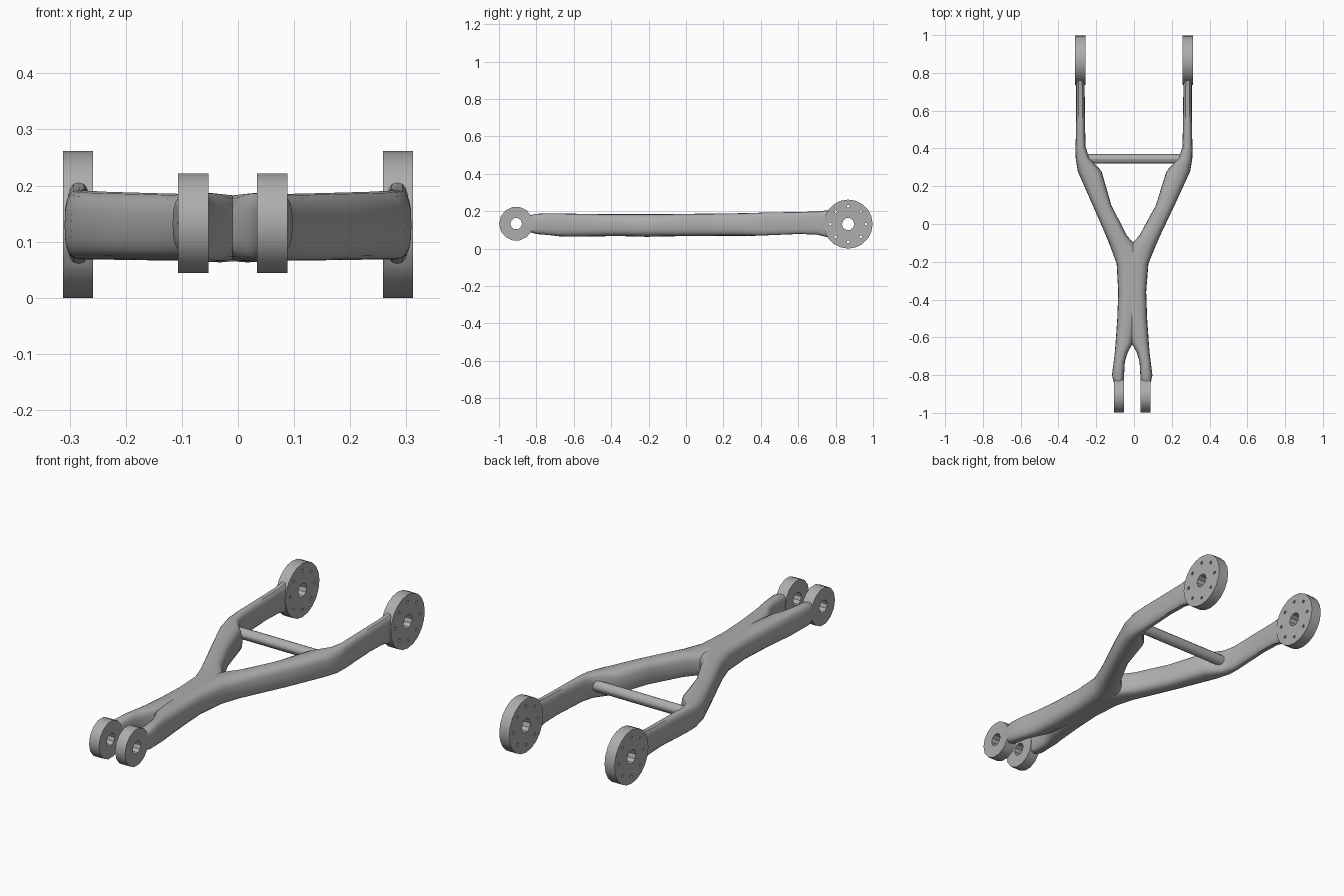
import bpy, bmesh, math
from mathutils import Matrix, Vector

cube = bpy.data.objects.get("Cube")
if cube:
    bpy.data.objects.remove(cube, do_unlink=True)

metal = bpy.data.materials.new("grey metal")
metal.use_nodes = True
grey = (0.42, 0.42, 0.42, 1)
metal.diffuse_color = grey
metal.node_tree.nodes["Principled BSDF"].inputs["Base Color"].default_value = grey

MID_Z = 0.133
FRONT_Y, REAR_Y = -0.908, 0.867


def finish(bm, name):
    bmesh.ops.recalc_face_normals(bm, faces=bm.faces)
    mesh = bpy.data.meshes.new(name)
    bm.to_mesh(mesh)
    bm.free()
    ob = bpy.data.objects.new(name, mesh)
    bpy.context.collection.objects.link(ob)
    mesh.materials.append(metal)
    return ob


def disc(name, x, y, z, radius, width, sides):
    """Cylinder lying along x."""
    bm = bmesh.new()
    place = Matrix.Translation((x, y, z)) @ Matrix.Rotation(math.pi / 2, 4, 'Y')
    bmesh.ops.create_cone(bm, cap_ends=True, segments=sides, radius1=radius,
                          radius2=radius, depth=width, matrix=place)
    return finish(bm, name)


def rounded(t, power):
    """Point on a unit rounded square."""
    c, s = math.cos(t), math.sin(t)
    return (math.copysign(abs(c) ** power, c), math.copysign(abs(s) ** power, s))


def offset(y):
    """The front end sits slightly to the right of the centre line."""
    return -0.0095 * min(1, max(0, (0.2 - y) / 0.5))


# Arm stations: y, inner x, outer x, bottom z, top z
STATIONS = [
    (0.81, 0.264, 0.306, 0.050, 0.215),
    (0.76, 0.262, 0.306, 0.062, 0.207),
    (0.70, 0.261, 0.306, 0.077, 0.200),
    (0.60, 0.260, 0.306, 0.080, 0.198),
    (0.41, 0.257, 0.309, 0.072, 0.194),
    (0.35, 0.238, 0.309, 0.070, 0.193),
    (0.28, 0.172, 0.298, 0.070, 0.191),
    (0.10, 0.118, 0.217, 0.069, 0.189),
    (-0.06, 0.034, 0.144, 0.068, 0.187),
    (-0.12, -0.02, 0.119, 0.067, 0.186),
    (-0.21, -0.035, 0.084, 0.065, 0.186),
    (-0.36, -0.035, 0.074, 0.069, 0.186),
    (-0.50, -0.025, 0.079, 0.067, 0.187),
    (-0.63, -0.004, 0.088, 0.066, 0.189),
    (-0.68, 0.024, 0.092, 0.068, 0.190),
    (-0.73, 0.039, 0.098, 0.074, 0.190),
    (-0.80, 0.043, 0.107, 0.080, 0.188),
    (-0.84, 0.048, 0.098, 0.092, 0.178),
]


def arm(name, side):
    bm = bmesh.new()
    rings = []
    for y, inner, outer, low, high in STATIONS:
        ring = []
        for i in range(20):
            px, pz = rounded(i * math.tau / 20, 0.7)
            u = (inner + outer) / 2 + px * (outer - inner) / 2
            z = (low + high) / 2 + pz * (high - low) / 2
            ring.append(bm.verts.new((side * u + offset(y), y, z)))
        rings.append(ring)
    for a, b in zip(rings, rings[1:]):
        for i in range(20):
            j = (i + 1) % 20
            bm.faces.new((a[i], a[j], b[j], b[i]))
    bm.faces.new(rings[0])
    bm.faces.new(rings[-1])
    return finish(bm, name)


def combine(target, tools, operation):
    bpy.context.view_layer.objects.active = target
    for tool in tools:
        mod = target.modifiers.new("combine", 'BOOLEAN')
        mod.operation = operation
        mod.solver = 'EXACT'
        mod.object = tool
        bpy.ops.object.modifier_apply(modifier=mod.name)
        bpy.data.objects.remove(tool, do_unlink=True)


# Arms, rear mounting discs and front lugs
frame = arm("forked_arm", 1)
parts = [arm("right_arm", -1)]
for side in (1, -1):
    parts.append(disc("rear_disc", side * 0.285, REAR_Y, MID_Z, 0.131, 0.054, 20))
    parts.append(disc("front_lug", side * 0.0705 + offset(FRONT_Y), FRONT_Y, MID_Z + 0.002,
                      0.091, 0.054, 14))

# Cross bar, rounded and joining the two bends
bar = disc("cross_bar", 0, 0, 0, 0.026, 0.53, 12)
bar.data.transform(Matrix.Translation((0, 0.345, MID_Z)))
parts.append(bar)
combine(frame, parts, 'UNION')

# Pivot holes and the rings of bolt holes
cutters = [
    disc("front_bore", 0, FRONT_Y, MID_Z + 0.002, 0.031, 0.4, 10),
    disc("rear_bore", 0, REAR_Y, MID_Z, 0.033, 0.8, 10),
]
for i in range(8):
    a = i * math.tau / 8
    cutters.append(disc("bolt_hole", 0, REAR_Y + 0.095 * math.cos(a),
                        MID_Z + 0.095 * math.sin(a), 0.0075, 0.8, 8))
combine(frame, cutters, 'DIFFERENCE')

# Settle on the ground and shade
low = min(v.co.z for v in frame.data.vertices)
frame.data.transform(Matrix.Translation((0, 0, -low)))
bpy.ops.object.select_all(action='DESELECT')
frame.select_set(True)
bpy.context.view_layer.objects.active = frame
bpy.ops.object.shade_smooth_by_angle(angle=math.radians(32))
